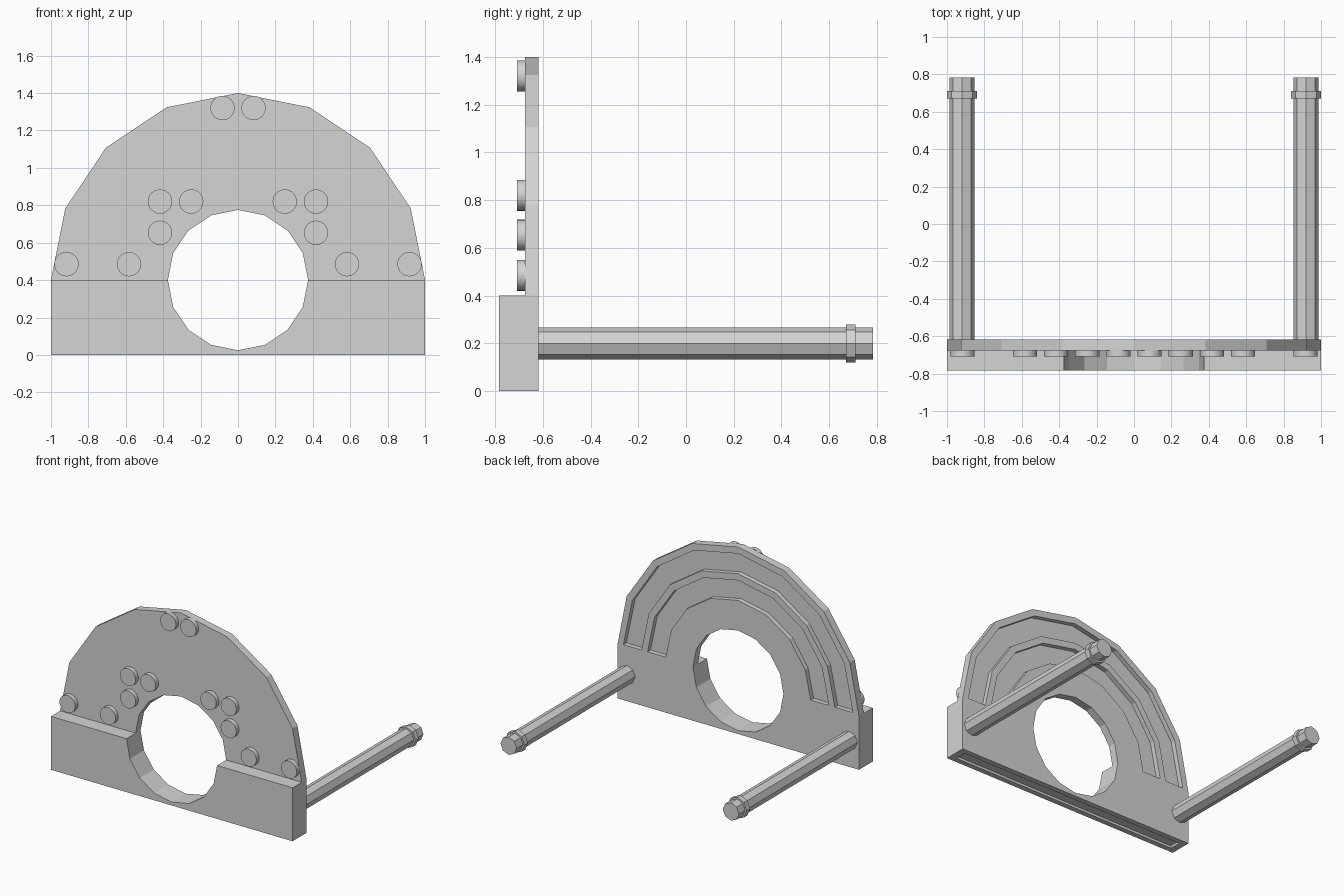
import bpy, bmesh
from math import sin, cos, pi, radians
from mathutils import Matrix

cube = bpy.data.objects.get("Cube")
if cube:
    bpy.data.objects.remove(cube, do_unlink=True)

GREY = (0.66, 0.66, 0.66, 1)
grey = bpy.data.materials.new("light grey")
grey.use_nodes = True
grey.diffuse_color = GREY
grey.node_tree.nodes["Principled BSDF"].inputs["Base Color"].default_value = GREY

FRONT, PLATE_FRONT, BACK, END = -0.783, -0.675, -0.617, 0.783
AXIS_Z = 0.4


def finish(name, bm):
    bmesh.ops.recalc_face_normals(bm, faces=bm.faces)
    mesh = bpy.data.meshes.new(name)
    bm.to_mesh(mesh)
    bm.free()
    mesh.materials.append(grey)
    obj = bpy.data.objects.new(name, mesh)
    bpy.context.collection.objects.link(obj)
    return obj


def prism(name, profile, y0, y1):
    """Extrude an (x, z) outline along y."""
    bm = bmesh.new()
    face = bm.faces.new([bm.verts.new((x, y0, z)) for x, z in profile])
    out = bmesh.ops.extrude_face_region(bm, geom=[face])
    new = [v for v in out["geom"] if isinstance(v, bmesh.types.BMVert)]
    bmesh.ops.translate(bm, verts=new, vec=(0, y1 - y0, 0))
    return finish(name, bm)


def arc(radius, steps=8):
    """Sixteen-sided arc around the opening, from +x over the top."""
    return [(radius * cos(i * pi / 8), AXIS_Z + radius * sin(i * pi / 8))
            for i in range(steps + 1)]


def rod(name, x, z, radius, y0, y1, sides):
    bm = bmesh.new()
    bmesh.ops.create_cone(
        bm, cap_ends=True, segments=sides, radius1=radius, radius2=radius, depth=y1 - y0,
        matrix=Matrix.Translation((x, (y0 + y1) / 2, z)) @ Matrix.Rotation(radians(90), 4, "X"))
    return finish(name, bm)


def combine(target, tool, operation):
    mod = target.modifiers.new("boolean", "BOOLEAN")
    mod.operation, mod.solver, mod.object = operation, "EXACT", tool
    bpy.context.view_layer.objects.active = target
    bpy.ops.object.modifier_apply(modifier=mod.name)
    bpy.data.objects.remove(tool, do_unlink=True)


def rectangle(x, z0, z1):
    return [(x, z0), (x, z1), (-x, z1), (-x, z0)]


# Arched plate joined to the thick base block
body = prism("arched_body", arc(1) + [(-1, 0), (1, 0)], PLATE_FRONT, BACK)
combine(body, prism("base_block", rectangle(1, 0, AXIS_Z), FRONT, PLATE_FRONT), "UNION")

# Round opening through plate and block
combine(body, prism("opening_cutter", arc(0.375, 15), -1, 0), "DIFFERENCE")

# Two arched recesses in the back
for outer, inner in ((0.95, 0.8), (0.75, 0.6)):
    outline = [(x, max(z, 0.415)) for x, z in arc(outer) + arc(inner)[::-1]]
    combine(body, prism("recess_cutter", outline, BACK - 0.035, BACK + 0.05), "DIFFERENCE")

# Long shallow slot under the base
combine(body, prism("slot_cutter", rectangle(0.95, -0.05, 0.018), FRONT + 0.04, BACK - 0.04),
        "DIFFERENCE")

# Pegs, posts and collars on both sides
PEGS = [(0.083, 1.32), (0.25, 0.82), (0.417, 0.82), (0.417, 0.653), (0.583, 0.485), (0.917, 0.485)]
for side, label in ((1, "left"), (-1, "right")):
    for i, (x, z) in enumerate(PEGS):
        peg = rod(f"{label}_peg_{i + 1}", side * x, z, 0.065, -0.708, PLATE_FRONT, 24)
        bpy.ops.object.select_all(action="DESELECT")
        peg.select_set(True)
        bpy.context.view_layer.objects.active = peg
        bpy.ops.object.shade_smooth_by_angle(angle=radians(30))
    rod(f"{label}_post", side * 0.92, 0.2, 0.067, BACK, END, 8)
    rod(f"{label}_post_collar", side * 0.92, 0.2, 0.08, 0.67, 0.71, 8)
